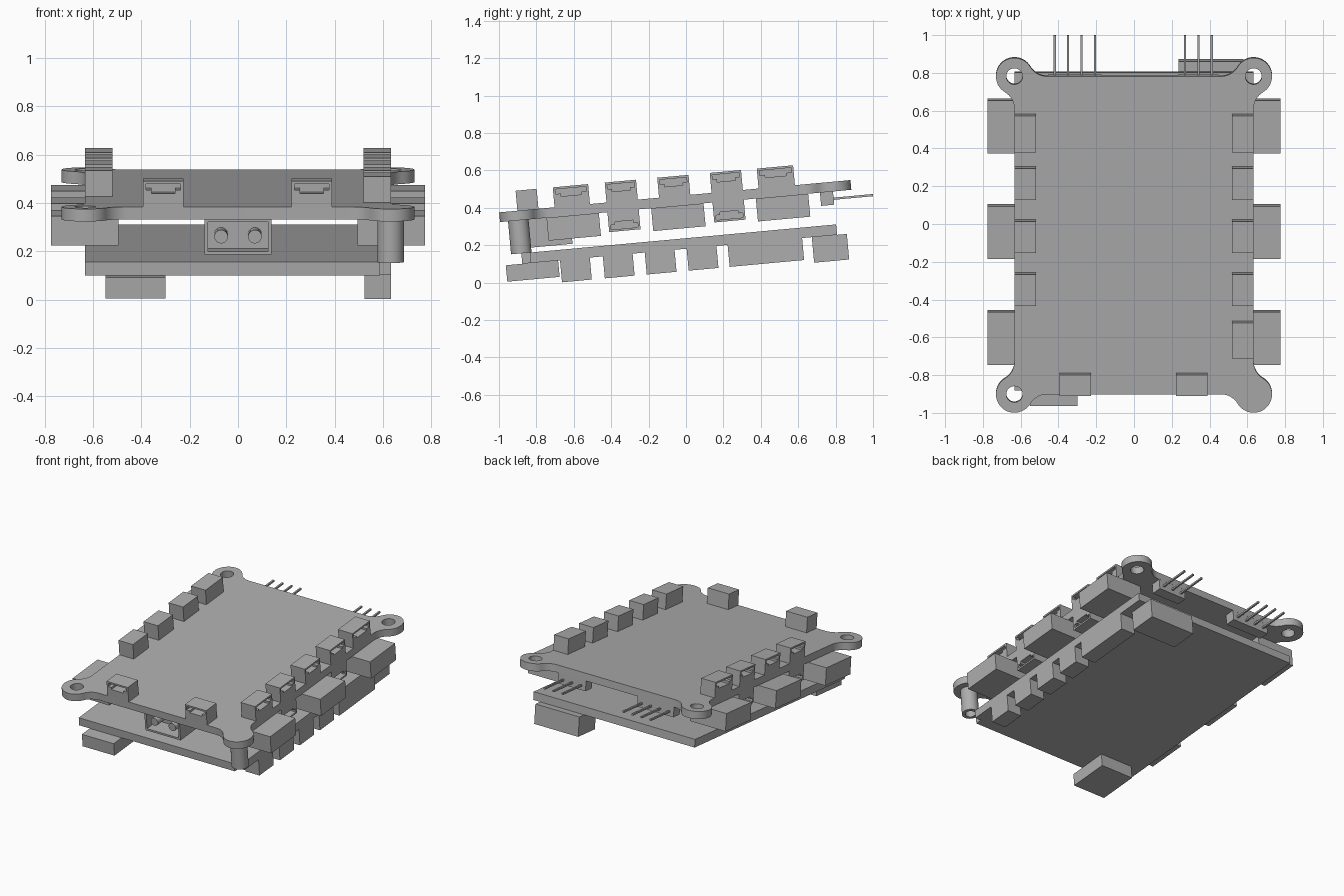
import bpy, bmesh, math
from mathutils import Matrix, Vector

cube = bpy.data.objects.get("Cube")
if cube:
    bpy.data.objects.remove(cube, do_unlink=True)

grey = bpy.data.materials.new("plain_grey")
grey.use_nodes = True
GREY = (0.42, 0.42, 0.42, 1)
grey.diffuse_color = GREY
grey.node_tree.nodes["Principled BSDF"].inputs["Base Color"].default_value = GREY

# Everything is laid out flat, then the whole stack is tilted about x
TILT = Matrix.Rotation(math.radians(5.25), 4, "X")
HALF_X, HALF_Y, MID_Y = 0.633, 0.845, -0.0175
LOW_BOTTOM, LOW_TOP, UP_BOTTOM, UP_TOP = 0.18, 0.236, 0.413, 0.465
DEPTH, HEIGHT = 0.113, 0.107        # small sockets


def finish(name, mesh, smooth=False):
    mesh.transform(TILT)
    mesh.materials.clear()
    mesh.materials.append(grey)
    obj = bpy.data.objects.new(name, mesh)
    bpy.context.collection.objects.link(obj)
    if smooth:
        bpy.ops.object.select_all(action="DESELECT")
        obj.select_set(True)
        bpy.context.view_layer.objects.active = obj
        bpy.ops.object.shade_smooth_by_angle(angle=math.radians(35))
    return obj


def boxes(name, spans, frame=Matrix()):
    """One object from boxes given as (x0, x1, y0, y1, z0, z1)."""
    bm = bmesh.new()
    for x0, x1, y0, y1, z0, z1 in spans:
        size = Matrix.Diagonal((x1 - x0, y1 - y0, z1 - z0, 1))
        place = Matrix.Translation(((x0 + x1) / 2, (y0 + y1) / 2, (z0 + z1) / 2))
        bmesh.ops.create_cube(bm, size=1, matrix=frame @ place @ size)
    bmesh.ops.recalc_face_normals(bm, faces=bm.faces)
    mesh = bpy.data.meshes.new(name)
    bm.to_mesh(mesh)
    bm.free()
    return finish(name, mesh)


def plate(name, loops, z0, z1):
    """Flat plate from an outline and optional hole loops."""
    curve = bpy.data.curves.new(name, "CURVE")
    curve.dimensions, curve.fill_mode = "2D", "BOTH"
    curve.extrude = (z1 - z0) / 2
    for loop in loops:
        spline = curve.splines.new("POLY")
        spline.points.add(len(loop) - 1)
        for point, (x, y) in zip(spline.points, loop):
            point.co = (x, y, 0, 1)
        spline.use_cyclic_u = True
    temp = bpy.data.objects.new(name, curve)
    mesh = bpy.data.meshes.new_from_object(temp)
    bpy.data.objects.remove(temp)
    mesh.transform(Matrix.Translation((0, 0, (z0 + z1) / 2)))
    bm = bmesh.new()
    bm.from_mesh(mesh)
    bmesh.ops.remove_doubles(bm, verts=bm.verts, dist=0.0001)
    bmesh.ops.recalc_face_normals(bm, faces=bm.faces)
    bm.to_mesh(mesh)
    bm.free()
    return finish(name, mesh, True)


def arc(cx, cy, r, a0, a1, n):
    angles = [a0 + (a1 - a0) * i / n for i in range(n + 1)]
    return [(cx + r * math.cos(a), cy + r * math.sin(a)) for a in angles]


def circle(cx, cy, r, n=32):
    return arc(cx, cy, r, 0, math.tau, n)[:-1]


def ear_corner(r=0.098, f=0.105):
    """Round ear on a corner at the origin, flowing into both edges."""
    d = math.sqrt(r * r + 2 * r * f)
    b = math.atan2(d, f)
    first = arc(f, -d, f, math.pi, math.pi - b, 8)
    last = [(y, x) for x, y in reversed(first)]
    return first + arc(0, 0, r, -b, math.pi / 2 + b, 28)[1:-1] + last


# Upper board with four ears and three open screw holes
outline = []
for sx, sy in ((1, 1), (-1, 1), (-1, -1), (1, -1)):
    pts = [(sx * (HALF_X + x), MID_Y + sy * (HALF_Y + y)) for x, y in ear_corner()]
    outline += pts if sx * sy > 0 else pts[::-1]
holes = [circle(sx * HALF_X, MID_Y + sy * HALF_Y, 0.043)
         for sx, sy in ((1, 1), (-1, 1), (-1, -1))]
plate("upper_board", [outline] + holes, UP_BOTTOM, UP_TOP)

# Lower board, notched at the corner under the standoff
front, back = MID_Y - HALF_Y, MID_Y + HALF_Y
notch = 0.045
plate("lower_board", [[(-HALF_X, front), (HALF_X - notch, front),
                       (HALF_X - notch, front + notch), (HALF_X, front + notch),
                       (HALF_X, back), (-HALF_X, back)]], LOW_BOTTOM, LOW_TOP)

# Hollow standoff
plate("standoff", [circle(HALF_X, front, 0.055), circle(HALF_X, front, 0.033)],
      LOW_TOP, UP_BOTTOM)


def socket(name, origin, along, outward, up, width):
    """Small keyed socket, open on its outward face."""
    h, step, floor, wall = width / 2, 0.07, 0.055, 0.012
    frame = Matrix((along, outward, up)).transposed().to_4x4()
    frame.translation = origin
    spans = [(-h, h, 0, DEPTH, 0, floor),
             (-h, h, 0, 0.03, floor, HEIGHT - wall),
             (-h, h, 0, DEPTH, HEIGHT - wall, HEIGHT)]
    for s in (-1, 1):
        for a, b, top in ((h - wall, h, HEIGHT - wall), (h * 0.58, h - wall, step)):
            lo, hi = sorted((s * a, s * b))
            spans.append((lo, hi, 0.03, DEPTH, floor, top))
    boxes(name, spans, frame)


X, Y, Z = Vector((1, 0, 0)), Vector((0, 1, 0)), Vector((0, 0, 1))

# Sockets along both long edges, above and below the upper board
rows = [(-0.568, 0.19), (-0.30, 0.168), (-0.018, 0.168), (0.264, 0.168), (0.53, 0.195)]
for side, label in ((1, "left"), (-1, "right")):
    for i, (y, width) in enumerate(rows):
        inner = side * (HALF_X - DEPTH)
        if side > 0 or i > 0:
            socket(f"{label}_top_socket_{i}", Vector((inner, y, UP_TOP)),
                   Y, X * side, Z, width)
        if i in (1, 3):
            socket(f"{label}_under_socket_{i}", Vector((inner, y, UP_BOTTOM)),
                   Y, X * side, -Z, width)

# Two sockets on the front edge
for i, x in enumerate((-0.31, 0.305)):
    socket(f"front_socket_{i}", Vector((x, front + DEPTH, UP_TOP)), X, -Y, Z, 0.167)

# Large side blocks hanging below the upper board
for side, label in ((1, "left"), (-1, "right")):
    for i in range(3):
        y = -0.711 + i * 0.562
        x0, x1 = sorted((side * 0.495, side * 0.775))
        boxes(f"{label}_side_block_{i}", [(x0, x1, y, y + 0.281, 0.29, UP_BOTTOM)])

# Front power plug: open housing with two round contacts
f0, f1, low, wall = -0.82, -0.585, 0.262, 0.014
boxes("power_plug_housing", [
    (-0.138, 0.138, f0, f1, low, low + wall),
    (-0.138, 0.138, f0 + 0.12, f1, low + wall, UP_BOTTOM),
    (-0.138, -0.138 + wall, f0, f0 + 0.12, low + wall, UP_BOTTOM),
    (0.138 - wall, 0.138, f0, f0 + 0.12, low + wall, UP_BOTTOM),
    (-0.124, 0.124, f0, f0 + 0.12, UP_BOTTOM - wall, UP_BOTTOM)])
for i, x in enumerate((-0.07, 0.07)):
    bm = bmesh.new()
    place = Matrix.Translation((x, f0 + 0.065, 0.336)) @ Matrix.Rotation(math.pi / 2, 4, "X")
    bmesh.ops.create_cone(bm, cap_ends=True, segments=24, radius1=0.028, radius2=0.028,
                          depth=0.11, matrix=place)
    mesh = bpy.data.meshes.new("power_contact")
    bm.to_mesh(mesh)
    bm.free()
    finish(f"power_contact_{i}", mesh, True)

# Rear pin headers
for name, start, count in (("four_pin", -0.42, 4), ("three_pin", 0.27, 3)):
    pitch, r = 0.071, 0.006
    end = start + pitch * (count - 1)
    boxes(f"{name}_header", [(start - 0.036, end + 0.036, 0.757, 0.827, 0.342, UP_BOTTOM)])
    boxes(f"{name}_pins", [(start + i * pitch - r, start + i * pitch + r,
                            0.827, 1.038, 0.374 - r, 0.374 + r) for i in range(count)])

# Plain blocks below the lower board
for i, (y0, y1) in enumerate([(-0.66, -0.5), (-0.43, -0.27), (-0.205, -0.045),
                              (0.02, 0.18), (0.24, 0.64)]):
    boxes(f"lower_side_block_{i}", [(0.525, HALF_X, y0, y1, 0.062, LOW_BOTTOM)])
boxes("lower_front_block", [(-0.55, -0.30, -0.951, -0.67, 0.092, LOW_BOTTOM)])
boxes("lower_back_block", [(0.235, 0.58, 0.692, 0.88, 0.043, LOW_BOTTOM)])
